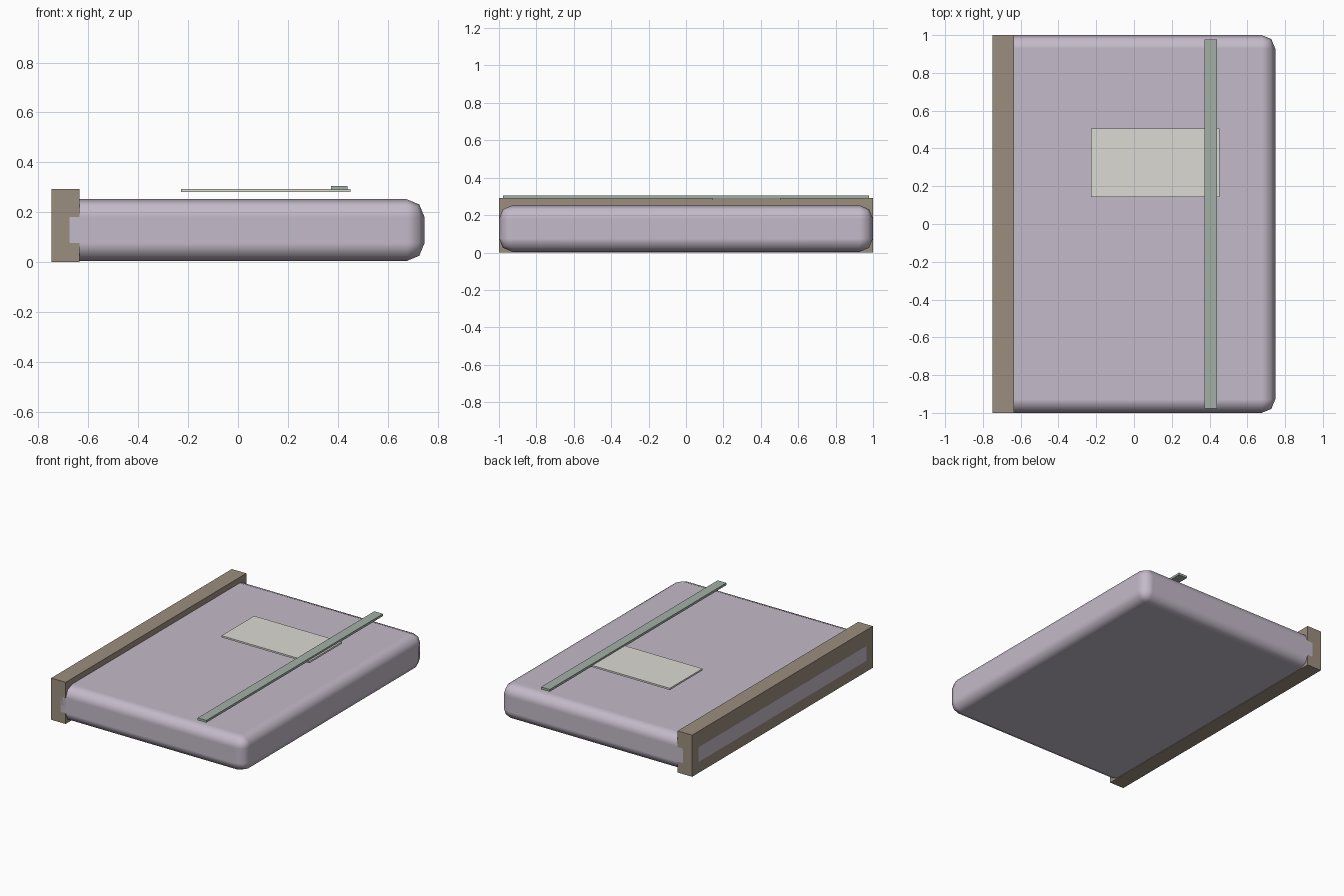
import bpy

if "Cube" in bpy.data.objects:
    bpy.data.objects.remove(bpy.data.objects["Cube"])


def material(name, rgb):
    mat = bpy.data.materials.new(name)
    mat.diffuse_color = (*rgb, 1)
    mat.use_nodes = True
    mat.node_tree.nodes["Principled BSDF"].inputs["Base Color"].default_value = mat.diffuse_color
    return mat


def box(name, x, y, z, mat):
    """Box spanning the given (min, max) range on each axis."""
    spans = (x, y, z)
    bpy.ops.mesh.primitive_cube_add(size=1, location=[(a + b) / 2 for a, b in spans])
    ob = bpy.context.object
    ob.name = name
    ob.scale = [b - a for a, b in spans]
    bpy.ops.object.transform_apply(location=False, rotation=False, scale=True)
    ob.data.materials.append(mat)
    return ob


# Rounded main body
body = box("body", (-0.748, 0.748), (-1, 1), (0.004, 0.252),
           material("lilac", (0.55, 0.49, 0.58)))
bevel = body.modifiers.new("rounding", 'BEVEL')
bevel.width = 0.072
bevel.segments = 2
bevel.harden_normals = True
body.data.shade_smooth()

# Spine bar along the left edge, flush with the body
box("spine", (-0.748, -0.636), (-1, 1), (0, 0.292),
    material("brown", (0.33, 0.27, 0.21)))

# Thin label plate and the long strap above the top face
box("label", (-0.228, 0.452), (0.143, 0.505), (0.28, 0.292),
    material("cream", (0.72, 0.70, 0.65)))
box("strap", (0.372, 0.439), (-0.978, 0.978), (0.288, 0.304),
    material("sage", (0.36, 0.44, 0.38)))
